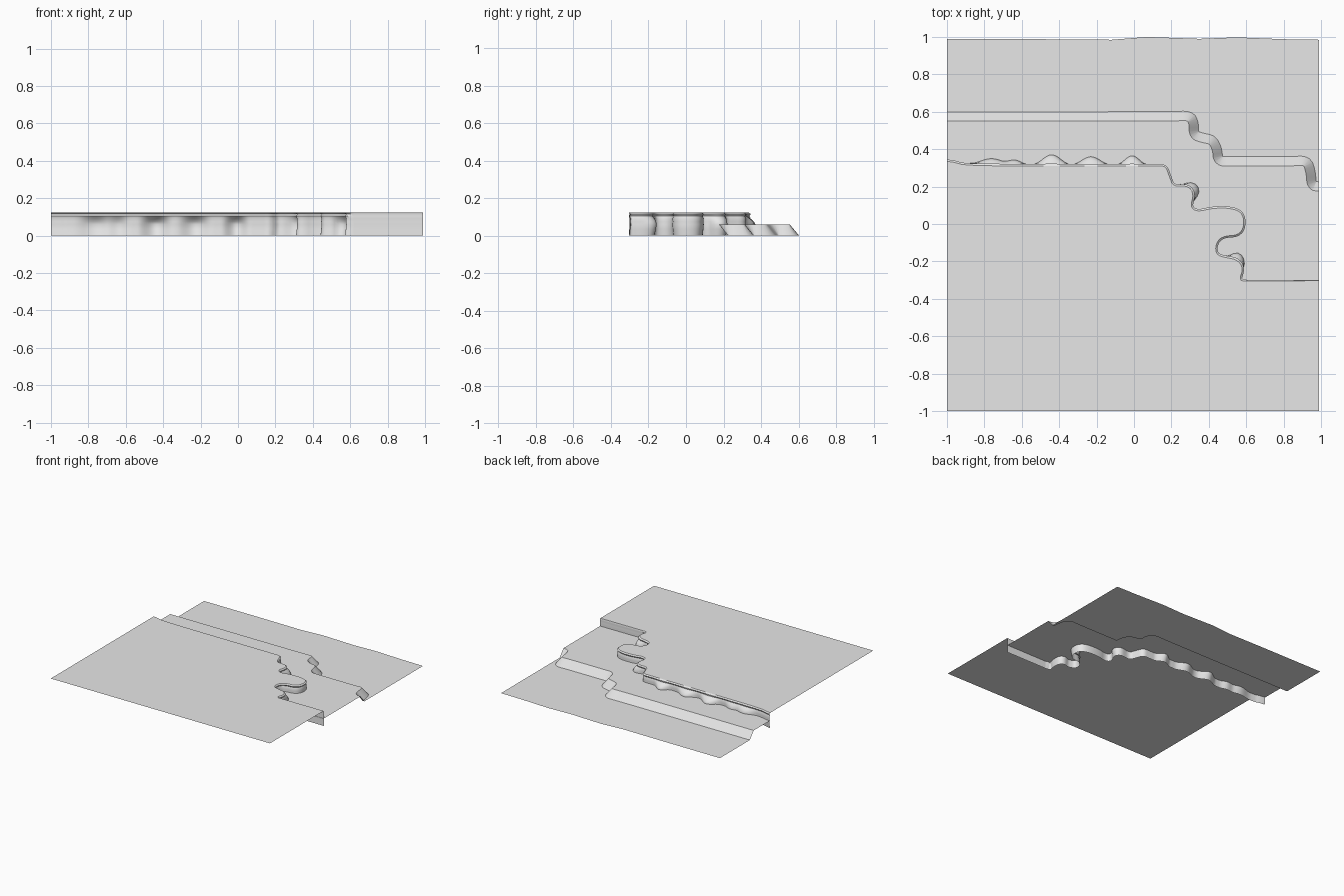
import bpy, bmesh, math
from mathutils import Vector

if "Cube" in bpy.data.objects:
    bpy.data.objects.remove(bpy.data.objects["Cube"])

TOP, MID, LOW = 0.123, 0.06, 0.0
XMIN, XMAX = -1.0, 0.99

stone = bpy.data.materials.new("light grey ground")
stone.diffuse_color = (0.8, 0.8, 0.8, 1)
stone.use_nodes = True
stone.node_tree.nodes["Principled BSDF"].inputs["Base Color"].default_value = stone.diffuse_color


def smooth_path(points, step, rounds=2):
    """Round the corners of a path, then resample it evenly."""
    pts = [Vector(p) for p in points]
    for _ in range(rounds):
        cut = [pts[0]]
        for a, b in zip(pts, pts[1:]):
            cut += [a.lerp(b, 0.25), a.lerp(b, 0.75)]
        pts = cut + [pts[-1]]
    out = [pts[0]]
    for a, b in zip(pts, pts[1:]):
        n = max(1, round((b - a).length / step))
        out += [a.lerp(b, i / n) for i in range(1, n + 1)]
    return out


def normals(path):
    """Left-hand side directions, pointing to the low ground."""
    res = []
    for i in range(len(path)):
        t = (path[min(i + 1, len(path) - 1)] - path[max(i - 1, 0)]).normalized()
        res.append(Vector((-t.y, t.x)))
    return res


def offset(path, dist):
    moved = [p + n * dist for p, n in zip(path, normals(path))]
    for p in moved:
        p.x = min(max(p.x, XMIN), XMAX)
    moved[0].x, moved[-1].x = XMIN, XMAX
    return moved


def finish(name, bm, angle):
    mesh = bpy.data.meshes.new(name)
    bm.to_mesh(mesh)
    bm.free()
    obj = bpy.data.objects.new(name, mesh)
    bpy.context.collection.objects.link(obj)
    mesh.materials.append(stone)
    bpy.ops.object.select_all(action='DESELECT')
    obj.select_set(True)
    bpy.context.view_layer.objects.active = obj
    bpy.ops.object.shade_smooth_by_angle(angle=math.radians(angle))


def sheet(name, outline, z):
    """Flat ground sheet facing up."""
    bm = bmesh.new()
    face = bm.faces.new([bm.verts.new((p[0], p[1], z)) for p in outline])
    face.normal_update()
    if face.normal.z < 0:
        face.normal_flip()
    bmesh.ops.triangulate(bm, faces=[face])
    finish(name, bm, 30)


def strip(name, rows):
    """Surface lofted through rows of 3D points, upper row first."""
    bm = bmesh.new()
    grid = [[bm.verts.new(p) for p in row] for row in rows]
    for up, down in zip(grid, grid[1:]):
        for i in range(len(up) - 1):
            bm.faces.new((up[i], up[i + 1], down[i + 1], down[i]))
    for f in bm.faces:
        f.normal_flip()
    bm.normal_update()
    finish(name, bm, 45)


# Rim of the cliff, from left edge to right edge
rim = smooth_path([
    (-1, .335), (-.96, .33), (-.9, .312), (-.5, .31), (.12, .31), (.17, .31),
    (.19, .25), (.21, .20), (.29, .205), (.32, .16), (.30, .09), (.34, .065),
    (.42, .085), (.52, .085), (.58, .06), (.59, -.01), (.56, -.06),
    (.47, -.065), (.435, -.11), (.44, -.165), (.49, -.18), (.55, -.19),
    (.585, -.235), (.56, -.305), (.62, -.305), (.99, -.303)], 0.012)

# Rocky bulges along the cliff: (x, y, height, half width)
BULGES = [(-.76, .31, .028, .12), (-.64, .31, .022, .07), (-.44, .31, .05, .1),
          (-.23, .31, .04, .1), (-.01, .31, .045, .08), (.31, .18, .03, .06),
          (.55, -.19, .03, .06)]


def bulge(p):
    total = 0.0
    for x, y, h, w in BULGES:
        d = (p - Vector((x, y))).length / w
        if d < 1:
            total += h * 0.5 * (1 + math.cos(math.pi * d))
    return total


# Cliff wall: (z, base offset, share of bulge)
PROFILE = [(TOP, 0, 0), (.115, .010, .05), (.105, .004, .15), (.09, .010, .5),
           (.075, .008, .9), (MID, .010, 1), (.035, .008, .9), (LOW, .004, .7)]
rim_normals = normals(rim)
rows = []
for z, base, share in PROFILE:
    row = []
    for p, n in zip(rim, rim_normals):
        flat = 0.3 if p.x > .6 else 1
        q = p + n * (base * flat + share * bulge(p))
        row.append((min(max(q.x, XMIN), XMAX), q.y, z))
    rows.append(row)
strip("cliff_wall", rows)

# High ground in front of the cliff
sheet("upper_ground", [(XMIN, -1), (XMAX, -1)] + list(reversed(rim)), TOP)

# Bank between the terrace and the low ground
bank = smooth_path([
    (-1, .575), (.2, .575), (.30, .58), (.32, .54), (.32, .475), (.37, .46),
    (.42, .45), (.445, .40), (.45, .335), (.52, .335), (.84, .335),
    (.925, .34), (.945, .28), (.95, .205), (.99, .2)], 0.02)
bank_top, bank_foot = offset(bank, -.025), offset(bank, .025)
strip("bank_slope", [[(p.x, p.y, MID) for p in bank_top],
                     [(p.x, p.y, LOW) for p in bank_foot]])

# Terrace between the cliff and the bank
sheet("middle_terrace", list(rim) + list(reversed(bank_top)), MID)

# Low ground behind the bank, with a slightly uneven back edge
back_edge = [(.99, .985), (.8, .988), (.55, .998), (.35, .99), (.07, 1.0),
             (-.12, .985), (-.5, .988), (-1, .988)]
sheet("lower_ground", list(bank_foot) + back_edge, LOW)
